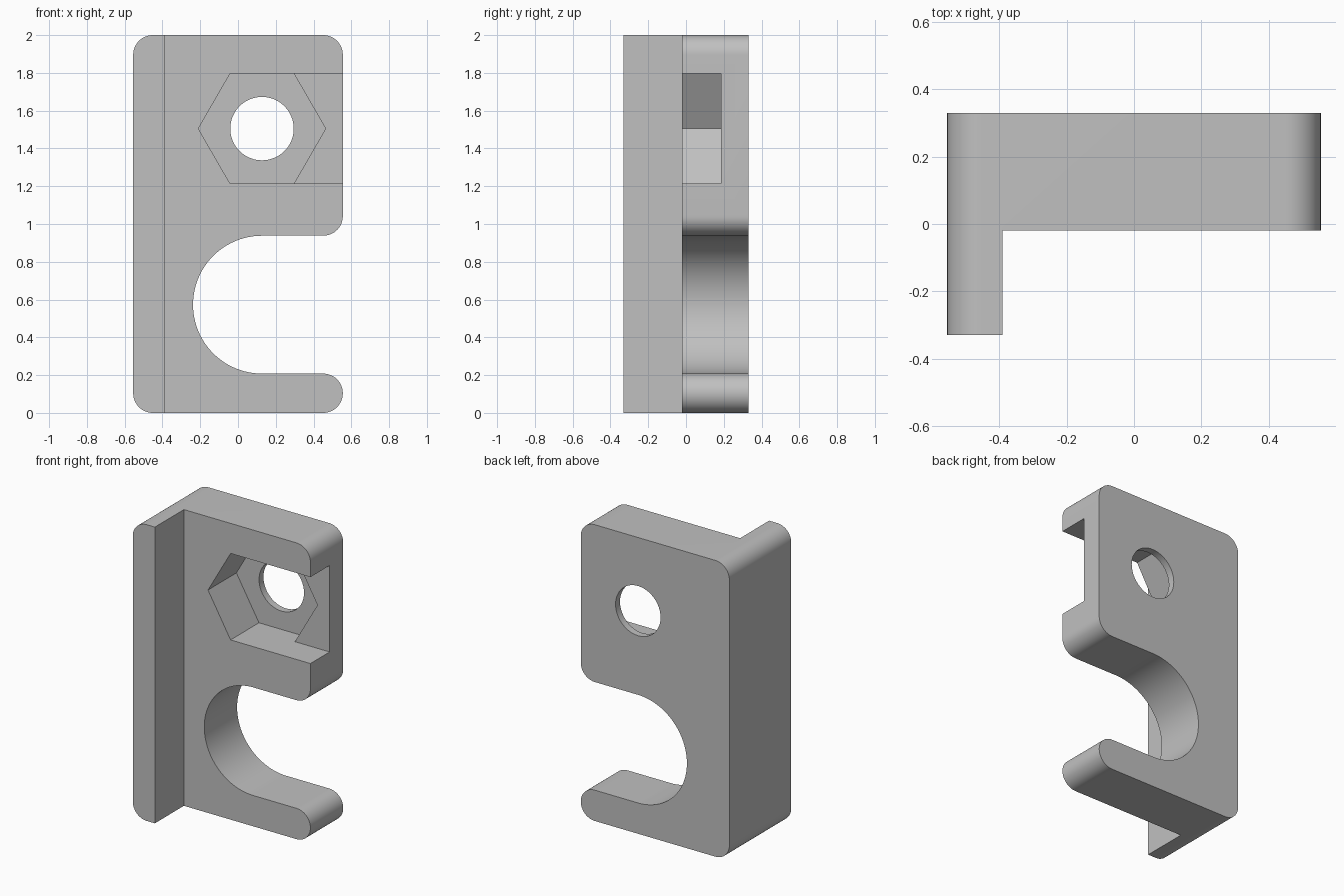
import bpy, bmesh
from math import pi, cos, sin, radians

cube = bpy.data.objects.get("Cube")
if cube:
    bpy.data.objects.remove(cube, do_unlink=True)

# Overall sizes
HALF_W, HEIGHT, HALF_D = 0.555, 2.0, 0.33
CORNER = 0.104
PLATE_FRONT, FLANGE_X = -0.02, -0.39
BOLT_X, BOLT_Z = 0.127, 1.505
HEX_R = 0.337
HEX_H = HEX_R * cos(pi / 6)
NOTCH_Z, NOTCH_R = 0.573, 0.365

grey = bpy.data.materials.new("plain grey")
grey.use_nodes = True
grey.diffuse_color = (0.53, 0.53, 0.53, 1)
grey.node_tree.nodes["Principled BSDF"].inputs["Base Color"].default_value = (0.53, 0.53, 0.53, 1)


def arc(cx, cz, r, start, end, steps):
    """Points along an arc in the x-z plane, angles in degrees."""
    angles = [radians(start + (end - start) * i / steps) for i in range(steps + 1)]
    return [(cx + r * cos(a), cz + r * sin(a)) for a in angles]


def prism(name, profile, y0, y1):
    """Extrude an x-z profile from y0 to y1."""
    bm = bmesh.new()
    face = bm.faces.new([bm.verts.new((x, y0, z)) for x, z in profile])
    out = bmesh.ops.extrude_face_region(bm, geom=[face])
    verts = [v for v in out["geom"] if isinstance(v, bmesh.types.BMVert)]
    bmesh.ops.translate(bm, verts=verts, vec=(0, y1 - y0, 0))
    bmesh.ops.recalc_face_normals(bm, faces=bm.faces)
    mesh = bpy.data.meshes.new(name)
    bm.to_mesh(mesh)
    bm.free()
    mesh.materials.append(grey)
    obj = bpy.data.objects.new(name, mesh)
    bpy.context.collection.objects.link(obj)
    return obj


def rect(x0, x1, z0, z1):
    return [(x0, z0), (x1, z0), (x1, z1), (x0, z1)]


def cut(target, cutter):
    """Subtract the cutter from the target and discard it."""
    cutter.hide_render = True
    mod = target.modifiers.new("cut", "BOOLEAN")
    mod.operation, mod.solver, mod.object = "DIFFERENCE", "EXACT", cutter
    bpy.context.view_layer.objects.active = target
    bpy.ops.object.modifier_apply(modifier=mod.name)
    bpy.data.objects.remove(cutter, do_unlink=True)


# Hook-shaped outline: rounded corners with a round-ended side notch
inner = HALF_W - CORNER
notch_top = NOTCH_Z + NOTCH_R
outline = (
    arc(-inner, CORNER, CORNER, 180, 270, 12)
    + arc(inner, CORNER, CORNER, -90, 90, 24)
    + arc(BOLT_X, NOTCH_Z, NOTCH_R, 270, 90, 48)
    + arc(inner, notch_top + CORNER, CORNER, -90, 0, 12)
    + arc(inner, HEIGHT - CORNER, CORNER, 0, 90, 12)
    + arc(-inner, HEIGHT - CORNER, CORNER, 90, 180, 12)
)
bracket = prism("hook_bracket", outline, -HALF_D, HALF_D)

# Clear the front, leaving the side flange
cut(bracket, prism("front_clearance", rect(FLANGE_X, 1, -1, 3), -1, PLATE_FRONT))

# Nut pocket, shallower side slot and bolt hole
cut(bracket, prism("nut_pocket", arc(BOLT_X, BOLT_Z, HEX_R, 0, 300, 5), -0.2, 0.283))
cut(bracket, prism("side_slot", rect(BOLT_X, 1, BOLT_Z - HEX_H, BOLT_Z + HEX_H), -0.2, 0.185))
cut(bracket, prism("bolt_hole", arc(BOLT_X, BOLT_Z, 0.168, 0, 352.5, 47), -0.2, 1))

bpy.ops.object.select_all(action="DESELECT")
bracket.select_set(True)
bpy.context.view_layer.objects.active = bracket
bpy.ops.object.shade_smooth_by_angle(angle=radians(30))
